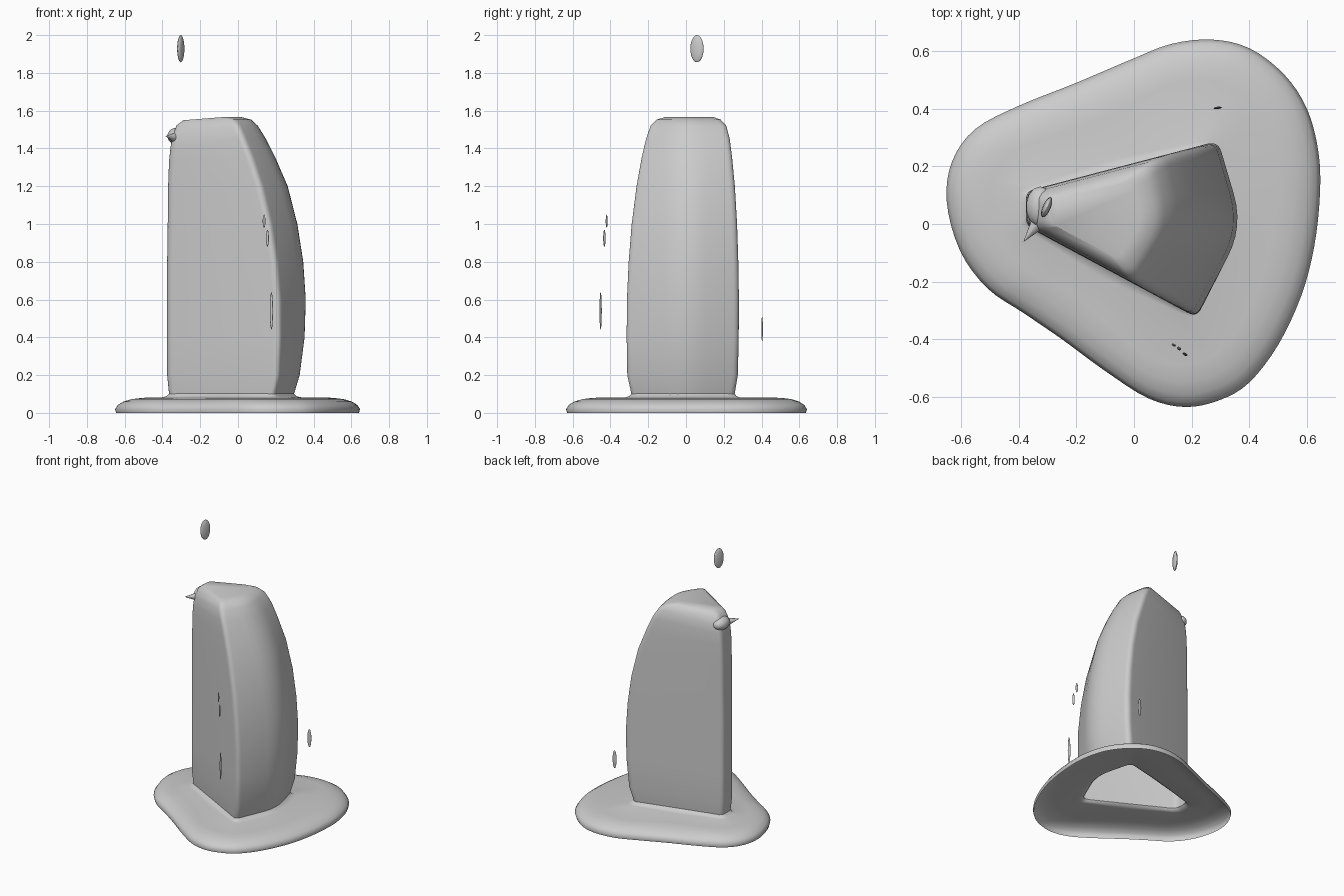
import bpy, bmesh, math
from mathutils import Vector

if "Cube" in bpy.data.objects:
    bpy.data.objects.remove(bpy.data.objects["Cube"])

def finish(name, bm, angle=40):
    bmesh.ops.recalc_face_normals(bm, faces=bm.faces)
    me = bpy.data.meshes.new(name)
    bm.to_mesh(me)
    bm.free()
    ob = bpy.data.objects.new(name, me)
    bpy.context.collection.objects.link(ob)
    bpy.ops.object.select_all(action='DESELECT')
    ob.select_set(True)
    bpy.context.view_layer.objects.active = ob
    bpy.ops.object.shade_smooth_by_angle(angle=math.radians(angle))
    return ob

def loft(bm, rings):
    vs = [[bm.verts.new(p) for p in r] for r in rings]
    for a, b in zip(vs, vs[1:]):
        for i in range(len(a)):
            j = (i + 1) % len(a)
            bm.faces.new((a[i], a[j], b[j], b[i]))
    return vs

def round_poly(corners, radii, steps=6):
    out = []
    for i, p in enumerate(corners):
        a, b = corners[i - 1], corners[(i + 1) % len(corners)]
        s = p + (a - p).normalized() * min(radii[i], (a - p).length * .45)
        e = p + (b - p).normalized() * min(radii[i], (b - p).length * .45)
        for k in range(steps + 1):
            t = k / steps
            out.append(s * (1 - t) ** 2 + p * 2 * t * (1 - t) + e * t * t)
    return out

def catmull(pts, steps=4):
    out, n = [], len(pts)
    for i in range(n):
        a, b, c, d = (pts[(i + k) % n] for k in (-1, 0, 1, 2))
        for s in range(steps):
            t = s / steps
            out.append(.5 * (2 * b + (c - a) * t + (2 * a - 5 * b + 4 * c - d) * t * t
                             + (3 * b - a - 3 * c + d) * t ** 3))
    return out

# Tower cross-section: two straight walls, narrow left edge, bowed right face
def section(xl, xf, xb, xr, d):
    front = lambda x: -.02 - .537 * (x + .35) + d
    back = lambda x: .12 + .262 * (x + .35) - d
    c = [Vector(p) for p in ((xl, front(xl)), (xf, front(xf)), (xr, -.01),
                             (xb, back(xb)), (xl, back(xl)))]
    return round_poly(c, (.03, .035, .12, .04, .03))

# Tower: z, left x, front corner x, back corner x, right x, inset, leftward tilt
levels = [
    (.1, -.365, .19, .245, .315, .01, 0),
    (.2, -.375, .212, .27, .345, 0, 0), (.4, -.375, .218, .288, .373, 0, 0),
    (.6, -.375, .215, .292, .38, 0, 0), (.8, -.375, .198, .28, .367, 0, 0),
    (1.0, -.372, .168, .255, .335, 0, 0), (1.2, -.37, .12, .21, .284, 0, 0),
    (1.35, -.365, .07, .155, .218, 0, .05), (1.45, -.357, .03, .115, .165, .002, .15),
    (1.52, -.347, 0, .075, .12, .01, .2), (1.552, -.325, -.02, .04, .085, .03, .12),
    (1.566, -.29, -.06, -.01, .03, .055, .08),
]
rings = [[(p.x, p.y, z - tilt * max(0, -p.x - .08)) for p in section(xl, xf, xb, xr, d)]
         for z, xl, xf, xb, xr, d, tilt in levels]
bm = bmesh.new()
bm.faces.new(loft(bm, rings)[-1])
finish("tower", bm)

# Base plate: thin rounded triangular shell, open below, rising to the tower foot
outline = catmull([Vector(p) for p in (
    (-.65, .08), (-.63, .22), (-.55, .33), (-.4, .41), (-.2, .49), (0, .575),
    (.13, .625), (.27, .64), (.4, .61), (.52, .52), (.6, .4), (.64, .25),
    (.645, .1), (.625, -.08), (.58, -.25), (.5, -.42), (.4, -.55), (.3, -.61),
    (.18, -.635), (.05, -.605), (-.1, -.51), (-.25, -.4), (-.38, -.311),
    (-.51, -.222), (-.605, -.09))])
centre = Vector((0, .01))
foot = section(*levels[0][1:6])

def hit(d):
    for i, a in enumerate(foot):
        e = foot[(i + 1) % len(foot)] - a
        den = d.x * e.y - d.y * e.x
        if abs(den) < 1e-9:
            continue
        w = a - centre
        t = (w.x * e.y - w.y * e.x) / den
        u = (w.x * d.y - w.y * d.x) / den
        if t > 0 and -1e-6 <= u <= 1 + 1e-6:
            return t
    return .3

rays = [((p - centre).normalized(), (p - centre).length) for p in outline]
rim = [(0, .006), (.02, 0), (.042, .015), (.06, .045), (.073, .09), (.08, .15)]
hole = [(.082, .04), (.088, .014), (.102, 0)]

def flat_ring(z, dist):
    return [(centre.x + d.x * r, centre.y + d.y * r, z)
            for d, r in ((d, dist(d, r)) for d, r in rays)]

rings = [flat_ring(z, lambda d, r, o=o: r - o) for z, o in rim]
rings += [flat_ring(z, lambda d, r, o=o: hit(d) + o) for z, o in hole]
bm = bmesh.new()
loft(bm, rings)
finish("base_plate", bm, 60)

# Small ellipsoid pieces: floating chips and the top knob
def blob(name, loc, size, turn=0):
    bm = bmesh.new()
    bmesh.ops.create_uvsphere(bm, u_segments=14, v_segments=10, radius=1)
    ob = finish(name, bm)
    ob.location, ob.scale, ob.rotation_euler = loc, size, (0, 0, turn)

blob("top_chip", (-.303, .058, 1.928), (.014, .038, .072), -.4)
blob("front_chip_upper", (.138, -.42, 1.015), (.008, .004, .035), -.5)
blob("front_chip_middle", (.156, -.432, .925), (.008, .006, .045), -.5)
blob("front_chip_lower", (.177, -.452, .54), (.009, .005, .1), -.5)
blob("back_chip", (.29, .403, .445), (.015, .004, .065), .1)
blob("knob", (-.325, .06, 1.465), (.05, .07, .045))

# Pointed spur beside the knob
bm = bmesh.new()
bmesh.ops.create_cone(bm, segments=10, radius1=.03, radius2=.001, depth=.09, cap_ends=True)
spur = finish("spur", bm)
spur.location = (-.355, -.025, 1.46)
spur.rotation_euler = Vector((-.05, -.065, .01)).to_track_quat('Z', 'Y').to_euler()
